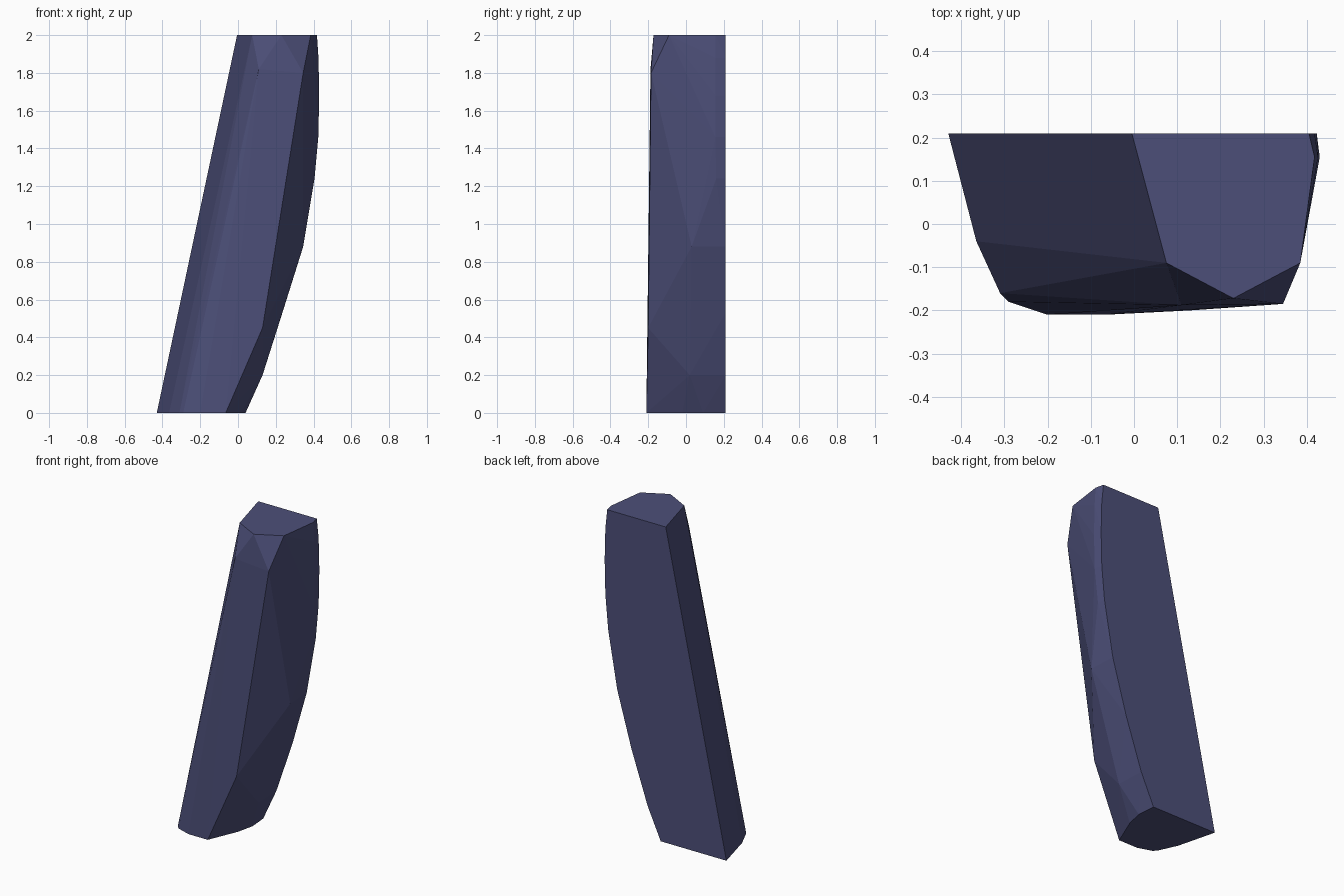
import bpy, bmesh, math

cube = bpy.data.objects.get("Cube")
if cube:
    bpy.data.objects.remove(cube, do_unlink=True)

# Single flat colour
mat = bpy.data.materials.new("slate blue")
mat.use_nodes = True
colour = (0.073, 0.078, 0.19, 1)
mat.diffuse_color = colour
mat.node_tree.nodes["Principled BSDF"].inputs["Base Color"].default_value = colour

BACK = 0.21

# Outlines of the bottom and top ends (x, y)
bottom = [(-0.43, BACK), (-0.365, -0.04), (-0.31, -0.16), (-0.29, -0.18),
          (-0.2, -0.21), (-0.065, -0.21), (0.015, -0.02), (0.04, 0.09), (0.03, BACK)]
top = [(-0.005, BACK), (0.075, -0.09), (0.23, -0.172), (0.385, -0.09),
       (0.418, 0.155), (0.405, BACK)]

# Curved rear edge of the bowed side (x, z)
rear_edge = [(0.122, 0.2), (0.235, 0.53), (0.335, 0.88), (0.398, 1.24),
             (0.418, 1.46), (0.423, 1.68), (0.418, 1.88)]

# Chipped corners on the bowed side and the front (x, y, z)
chips = [(0.13, 0.02, 0.2), (0.345, 0.03, 0.88), (0.405, 0.16, 1.24),
         (0.425, 0.155, 1.46), (0.43, 0.155, 1.68), (0.426, 0.155, 1.88),
         (0.13, -0.2, 0.45), (0.345, -0.185, 1.8), (0.11, -0.188, 1.82)]

points = [(x, y, 0) for x, y in bottom] + [(x, y, 2) for x, y in top]
points += [(x, BACK, z) for x, z in rear_edge] + chips

# Wrap the outlines into one faceted slab
bm = bmesh.new()
for p in points:
    bm.verts.new(p)
hull = bmesh.ops.convex_hull(bm, input=bm.verts[:])
loose = [v for v in bm.verts if not v.link_faces]
bmesh.ops.delete(bm, geom=loose, context='VERTS')
bmesh.ops.dissolve_limit(bm, angle_limit=math.radians(0.5),
                         verts=bm.verts[:], edges=bm.edges[:])
bmesh.ops.recalc_face_normals(bm, faces=bm.faces[:])

mesh = bpy.data.meshes.new("leaning_slab")
bm.to_mesh(mesh)
bm.free()
mesh.materials.append(mat)
slab = bpy.data.objects.new("leaning_slab", mesh)
bpy.context.collection.objects.link(slab)
